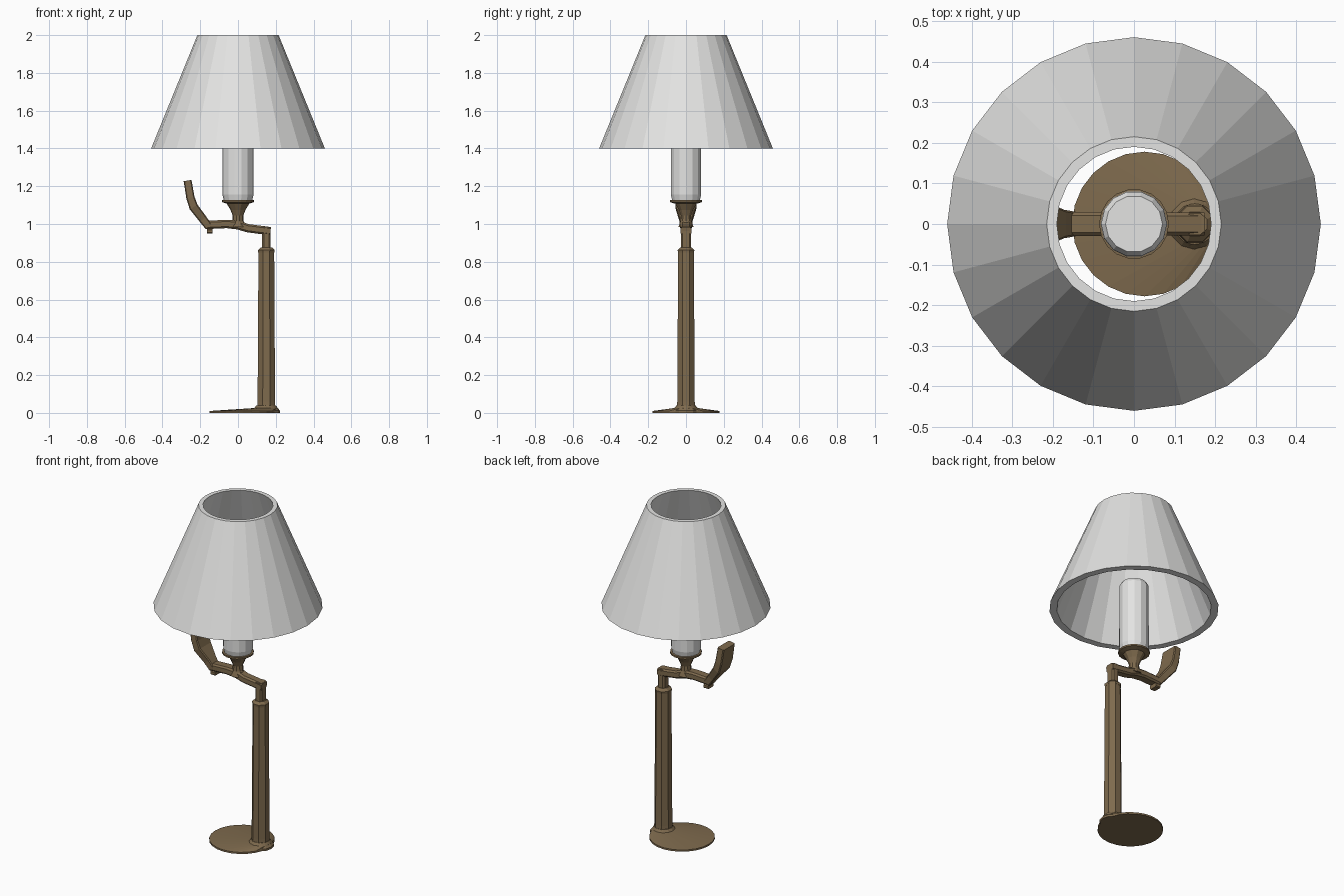
import bpy, bmesh, math
from mathutils import Vector

if "Cube" in bpy.data.objects:
    bpy.data.objects.remove(bpy.data.objects["Cube"])


def material(name, rgb):
    m = bpy.data.materials.new(name)
    m.diffuse_color = (*rgb, 1)
    m.use_nodes = True
    m.node_tree.nodes["Principled BSDF"].inputs["Base Color"].default_value = m.diffuse_color
    return m


WHITE = material("off white", (0.77, 0.77, 0.76))
BRASS = material("aged brass", (0.21, 0.145, 0.075))


def loft(name, rings, mat, cap=True):
    """Skin a list of equal-length point rings; cap=False closes the last ring to the first."""
    bm = bmesh.new()
    vs = [[bm.verts.new(p) for p in r] for r in rings]
    n = len(vs[0])
    pairs = list(zip(vs, vs[1:])) + ([] if cap else [(vs[-1], vs[0])])
    for a, b in pairs:
        for i in range(n):
            j = (i + 1) % n
            bm.faces.new((a[i], a[j], b[j], b[i]))
    if cap:
        bm.faces.new(vs[0][::-1])
        bm.faces.new(vs[-1])
    bmesh.ops.recalc_face_normals(bm, faces=bm.faces)
    me = bpy.data.meshes.new(name)
    bm.to_mesh(me)
    bm.free()
    me.materials.append(mat)
    ob = bpy.data.objects.new(name, me)
    bpy.context.collection.objects.link(ob)
    return ob


def circle(r, z, n, cx=0.0, turn=0.0):
    return [(cx + r * math.cos(math.tau * i / n + turn),
             r * math.sin(math.tau * i / n + turn), z) for i in range(n)]


def lathe(name, profile, n, mat, cx=0.0, turn=0.0, cap=True):
    return loft(name, [circle(r, z, n, cx, turn) for r, z in profile], mat, cap)


def bar(name, path, mat, chamfer=0.3):
    """Chamfered bar along (x, z, half thickness, half width) points in the XZ plane."""
    rings = []
    for i, (x, z, t, w) in enumerate(path):
        a, b = path[max(i - 1, 0)], path[min(i + 1, len(path) - 1)]
        d = Vector((b[0] - a[0], b[1] - a[1])).normalized()
        nx, nz = -d.y, d.x
        c = t * chamfer * 2
        sec = [(t, w - c), (t - c, w), (c - t, w), (-t, w - c),
               (-t, c - w), (c - t, -w), (t - c, -w), (t, c - w)]
        rings.append([(x + nx * u, v, z + nz * u) for u, v in sec])
    return loft(name, rings, mat)


# Hollow conical shade
lathe("shade", [(0.46, 1.4), (0.215, 2.0), (0.19, 2.0), (0.42, 1.4)], 24, WHITE, cap=False)

# Candle sleeve and the drip pan and cup holding it
lathe("candle_sleeve", [(0.074, 1.12), (0.082, 1.155), (0.081, 1.53), (0.07, 1.55)], 14, WHITE)
lathe("drip_pan", [(0.06, 1.108), (0.086, 1.116), (0.086, 1.126), (0.06, 1.128)], 18, BRASS)
lathe("candle_cup", [(0.042, 0.985), (0.03, 1.015), (0.028, 1.045), (0.04, 1.075),
                     (0.055, 1.1), (0.062, 1.112)], 10, BRASS)

# Crank arm from post to cup to the handle
bar("crank_arm", [(0.172, 0.962, 0.022, 0.028), (0.05, 0.978, 0.022, 0.028),
                  (0.0, 0.995, 0.024, 0.03), (-0.06, 1.0, 0.022, 0.03),
                  (-0.17, 0.995, 0.022, 0.03)], BRASS, 0.2)

# Bent handle plate, flaring upward, with a small knuckle
bar("handle_plate", [(-0.155, 0.985, 0.02, 0.03), (-0.185, 1.025, 0.022, 0.035),
                     (-0.235, 1.09, 0.024, 0.055), (-0.252, 1.14, 0.022, 0.057),
                     (-0.267, 1.23, 0.021, 0.055)], BRASS, 0.12)
bar("handle_knuckle", [(-0.165, 0.962, 0.012, 0.026), (-0.135, 0.962, 0.012, 0.026)], BRASS, 0.2)

# Upright stem, collar and octagonal post
bar("upper_stem", [(0.15, 0.84, 0.022, 0.027), (0.15, 0.985, 0.022, 0.027)], BRASS, 0.2)
lathe("post_collar", [(0.046, 0.848), (0.048, 0.862), (0.032, 0.876)], 8, BRASS, 0.15, math.pi / 8)
lathe("post", [(0.052, 0.02), (0.05, 0.06), (0.045, 0.86)], 8, BRASS, 0.15, math.pi / 8)

# Round base, rising toward the post that stands at its edge
N = 24
loft("base", [circle(0.178, 0.0, N, 0.026), circle(0.178, 0.01, N, 0.026),
              circle(0.06, 0.026, N, 0.15), circle(0.05, 0.04, N, 0.15)], BRASS)
lathe("post_foot", [(0.074, 0.0), (0.074, 0.012), (0.05, 0.04)], 12, BRASS, 0.148)
